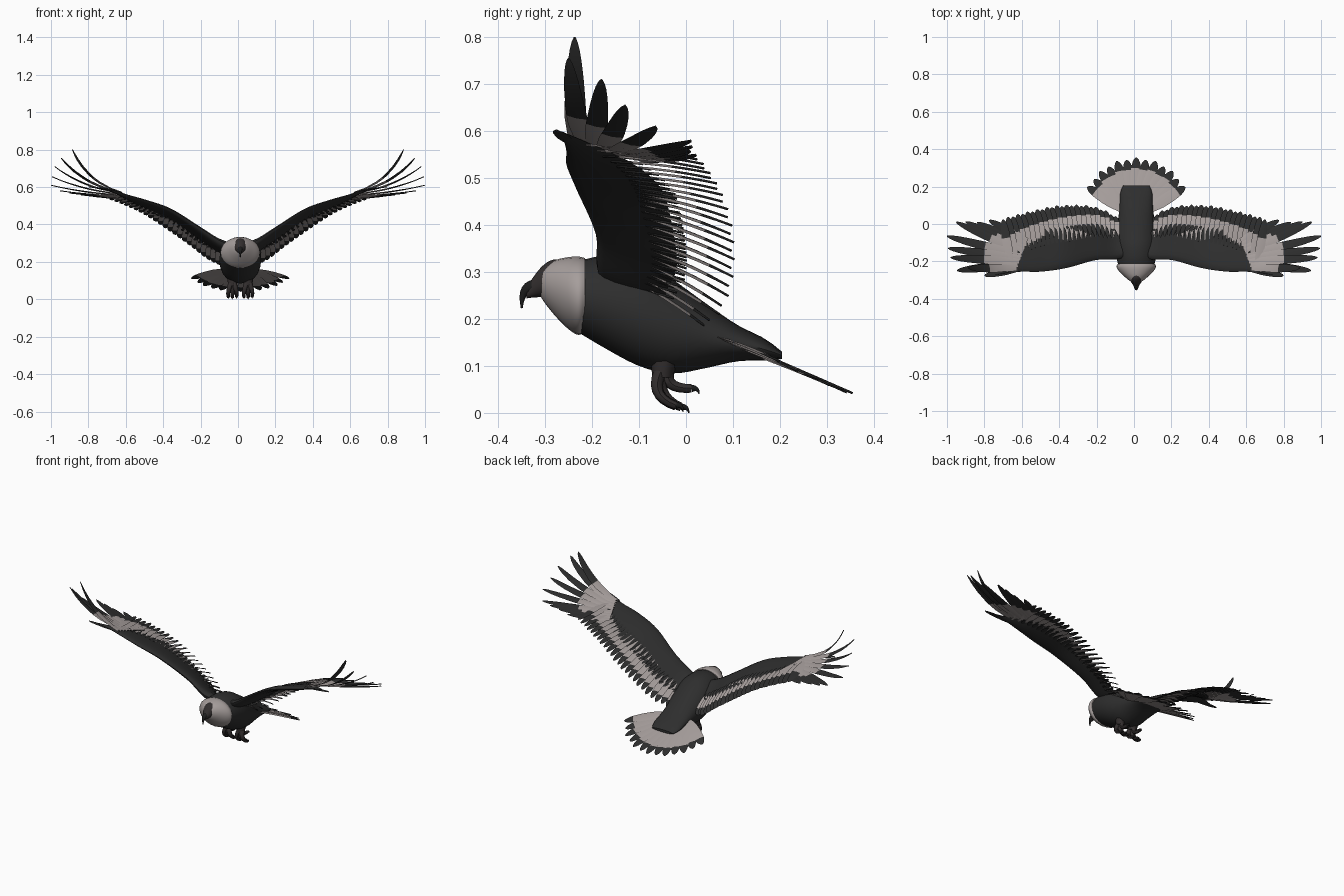
import bpy, bmesh, math
from mathutils import Vector as V

cube = bpy.data.objects.get("Cube")
if cube:
    bpy.data.objects.remove(cube)

CX = 0.012  # body centre line


def material(name, rgb):
    m = bpy.data.materials.new(name)
    m.use_nodes = True
    m.diffuse_color = (*rgb, 1)
    node = m.node_tree.nodes["Principled BSDF"]
    node.inputs["Base Color"].default_value = (*rgb, 1)
    node.inputs["Roughness"].default_value = 0.8
    return m


DARK = material("charcoal_feather", (0.027, 0.027, 0.027))
PALE = material("pale_feather", (0.38, 0.34, 0.33))
HEAD = material("dark_brown_skin", (0.033, 0.028, 0.028))
CLAW = material("black_horn", (0.012, 0.012, 0.012))


def finish(bm, name, mats):
    bmesh.ops.recalc_face_normals(bm, faces=bm.faces)
    me = bpy.data.meshes.new(name)
    bm.to_mesh(me)
    bm.free()
    for m in mats:
        me.materials.append(m)
    ob = bpy.data.objects.new(name, me)
    bpy.context.collection.objects.link(ob)
    bpy.ops.object.select_all(action='DESELECT')
    ob.select_set(True)
    bpy.context.view_layer.objects.active = ob
    bpy.ops.object.shade_smooth_by_angle(angle=math.radians(45))
    return ob


def sample(table, x):
    """Smooth interpolation of table rows keyed by their first value."""
    x = min(max(x, table[0][0]), table[-1][0])
    i = max(k for k in range(len(table) - 1) if table[k][0] <= x)
    a, b = table[i], table[i + 1]
    p, q = table[max(i - 1, 0)], table[min(i + 2, len(table) - 1)]
    h = b[0] - a[0]
    t = (x - a[0]) / h
    out = []
    for k in range(1, len(a)):
        m0 = (b[k] - p[k]) / (b[0] - p[0]) * h
        m1 = (q[k] - a[k]) / (q[0] - a[0]) * h
        out.append((2*t**3 - 3*t*t + 1) * a[k] + (t**3 - 2*t*t + t) * m0
                   + (3*t*t - 2*t**3) * b[k] + (t**3 - t*t) * m1)
    return out


def loft(bm, rings, mat=0):
    loops = [[bm.verts.new(p) for p in r] for r in rings]
    n = len(loops[0])
    for a, b in zip(loops, loops[1:]):
        for i in range(n):
            j = (i + 1) % n
            bm.faces.new((a[i], a[j], b[j], b[i])).material_index = mat
    for end in (loops[0], loops[-1]):
        bm.faces.new(end).material_index = mat


def barrel(name, table, mat, steps=20, sides=24):
    """Loft along y from rows of (y, bottom, top, half width)."""
    bm = bmesh.new()
    rings = []
    for s in range(steps + 1):
        y = table[0][0] + (table[-1][0] - table[0][0]) * s / steps
        lo, hi, w = sample(table, y)
        angles = [math.tau * i / sides for i in range(sides)]
        rings.append([(CX + w * math.cos(a), y,
                       (lo + hi) / 2 + (hi - lo) / 2 * math.sin(a)) for a in angles])
    loft(bm, rings)
    return finish(bm, name, [mat])


def bezier(p, t):
    return p[0] * (1 - t)**2 + p[1] * 2 * t * (1 - t) + p[2] * t * t


def feather(bm, pts, width, up, split=0.0, thick=0.0025, point=5):
    """Thin cambered blade; faces before split get the second material."""
    ts = sorted({0, .15, .35, .55, .72, .84, .92, .97, 1, split})
    loops = []
    for t in ts:
        c = bezier(pts, t)
        tan = (bezier(pts, t + .01) - bezier(pts, t - .01)).normalized()
        side = tan.cross(up).normalized()
        nor = side.cross(tan)
        w = width / 2 * min(1, .55 + 1.2 * t) * math.sqrt(max(1 - t**point, .01))
        loops.append([bm.verts.new(q) for q in
                      (c - side * w, c + nor * thick, c + side * w, c - nor * thick)])
    for k in range(len(ts) - 1):
        for i in range(4):
            j = (i + 1) % 4
            f = bm.faces.new((loops[k][i], loops[k][j], loops[k+1][j], loops[k+1][i]))
            f.material_index = int(ts[k + 1] <= split + 1e-6)
    bm.faces.new(loops[0])
    bm.faces.new(loops[-1])


def tube(bm, pts, r0, r1, mat=0, steps=7, sides=8):
    rings = []
    for s in range(steps + 1):
        t = s / steps
        c, r = bezier(pts, t), r0 + (r1 - r0) * t
        tan = (bezier(pts, t + .01) - bezier(pts, t - .01)).normalized()
        a = tan.cross(V((1, .1, .05))).normalized()
        b = tan.cross(a)
        rings.append([c + (a * math.cos(q) + b * math.sin(q)) * r
                      for q in (math.tau * i / sides for i in range(sides))])
    loft(bm, rings, mat)


# Body, ruff, head and beak: rows of y, bottom, top, half width
barrel("body", [(-.235, .175, .322, .092), (-.18, .142, .334, .105), (-.1, .1, .325, .112),
                (-.03, .084, .285, .106), (.04, .095, .235, .095), (.11, .11, .187, .088),
                (.17, .112, .157, .085), (.205, .115, .13, .07)], DARK)
barrel("neck_ruff", [(-.315, .258, .295, .012), (-.305, .24, .31, .034), (-.28, .208, .325, .064),
                     (-.25, .178, .332, .094), (-.228, .166, .333, .106),
                     (-.215, .175, .33, .1)], PALE)
barrel("head", [(-.34, .244, .265, .007), (-.325, .246, .29, .018), (-.305, .247, .314, .031),
                (-.285, .25, .326, .036), (-.265, .27, .325, .026)], HEAD, 12, 16)
bm = bmesh.new()
tube(bm, [V((CX, -.322, .268)), V((CX, -.352, .27)), V((CX, -.35, .223))], .017, .002)
finish(bm, "beak", [CLAW])

# Wing tables keyed by span: leading y, z, rear y, z, thickness
ARM = [(.02, -.17, .285, -.03, .215, .035), (.1, -.19, .315, -.045, .25, .03),
       (.2, -.192, .38, -.02, .31, .024), (.36, -.235, .48, -.035, .425, .02),
       (.5, -.255, .53, -.06, .487, .016), (.6, -.255, .558, -.12, .535, .013),
       (.68, -.262, .585, -.215, .578, .009), (.74, -.272, .598, -.255, .595, .004)]
TRAIL = [(.1, .04, .185), (.16, .075, .215), (.25, .1, .285), (.4, .1, .39),
         (.5, .082, .455), (.6, .058, .502), (.7, .03, .54)]
FINGERS = [(.885, -.237, .8), (.945, -.25, .755), (.98, -.18, .71), (.993, -.13, .655),
           (1, -.065, .61), (.95, .01, .58), (.9, .012, .568), (.84, .008, .558),
           (.775, .02, .55)]


def arm_point(x, f, sx, dz=0):
    ly, lz, ry, rz, _ = sample(ARM, x)
    return V((x * sx, ly + (ry - ly) * f, lz + (rz - lz) * f + dz))


for sx, label in ((1, "left"), (-1, "right")):
    # Fleshy forewing
    bm = bmesh.new()
    rings = []
    for s in range(33):
        x = .02 + .72 * s / 32
        th = sample(ARM, x)[4]
        ring = []
        for i in range(16):
            a = math.tau * i / 16
            f = (1 - math.cos(a)) / 2
            p = arm_point(x, f, sx)
            ring.append(p + V((0, .3, 1)) * th * math.sin(a) * (1 - .75 * f))
        rings.append(ring)
    loft(bm, rings)
    # Small coverts fringing the rear edge above and below
    for i in range(24):
        x = .1 + .52 * i / 23
        for dz in (.006, -.006):
            a, b = arm_point(x, .7, sx, dz), arm_point(x + .012, 1.12, sx, dz * .8)
            feather(bm, [a, (a + b) / 2, b], .036, V((.12 * sx, .3, 1)))
    finish(bm, label + "_forewing", [DARK])

    # Trailing flight feathers, pale at the base
    bm = bmesh.new()
    for i in range(24):
        u = i / 23
        x = .1 + .6 * u
        a = arm_point(x - .04 * u, .72, sx)
        ty, tz = sample(TRAIL, x)
        b = V((x * sx, ty - .006 * (i % 2), tz))
        mid = (a + b) / 2 + V((0, 0, .008))
        feather(bm, [a, mid, b], .05, V((.14 * sx, .35, 1)), .75 - .17 * u)
    finish(bm, label + "_trailing_feathers", [DARK, PALE])

    # Spread wingtip feathers curling upward
    bm = bmesh.new()
    for i, (x, y, z) in enumerate(FINGERS):
        u = i / 8
        a = V(((.63 - .06 * u) * sx, -.235 + .145 * u, .575 - .04 * u))
        b = V((x * sx, y, z))
        c = a.lerp(b, .5) + V((.05 * sx * (1 - u), 0, -(z - a.z) * .28))
        feather(bm, [a, c, b], .05, V((0, .2, 1)), .46, point=3)
    a, b = V((.62 * sx, -.245, .572)), V((.8 * sx, -.276, .602))
    feather(bm, [a, (a + b) / 2, b], .035, V((0, .1, 1)))
    finish(bm, label + "_wingtip_feathers", [DARK, PALE])

    # Thigh, toes and claws
    bm = bmesh.new()
    fx = CX + .042 * sx
    tube(bm, [V((fx, -.02, .15)), V((fx, -.05, .12)), V((fx, -.05, .075))], .036, .022)
    for dx, dy, dz in ((-.022, -.012, .014), (0, 0, .012), (.022, -.012, .016), (0, .022, .052)):
        a = V((fx + dx * .4, -.05 + dy * .5, .085))
        b = V((fx + dx, -.01 + dy, dz))
        c = V((fx + dx * 1.2, -.066 + dy, .03 + dz * .4))
        tube(bm, [a, c, b], .014, .009)
        tube(bm, [b, b + V((0, .014, .002)), b + V((0, .016, -.012))], .008, .001, 1)
    finish(bm, label + "_leg", [HEAD, CLAW])

# Tail fan
bm = bmesh.new()
for i in range(13):
    u = i / 6 - 1
    ang = math.radians(62) * u
    r = .295 - .008 * (i % 2)
    a = V((CX + .06 * u, .07, .15 + .01 * abs(u)))
    b = V((CX + r * math.sin(ang), .06 + r * math.cos(ang), .042 + .068 * u * u))
    c = (a + b) / 2 + V((0, 0, .008))
    feather(bm, [a, c, b], .066, V((.12, .4, 1)), .8)
finish(bm, "tail_fan", [DARK, PALE])
